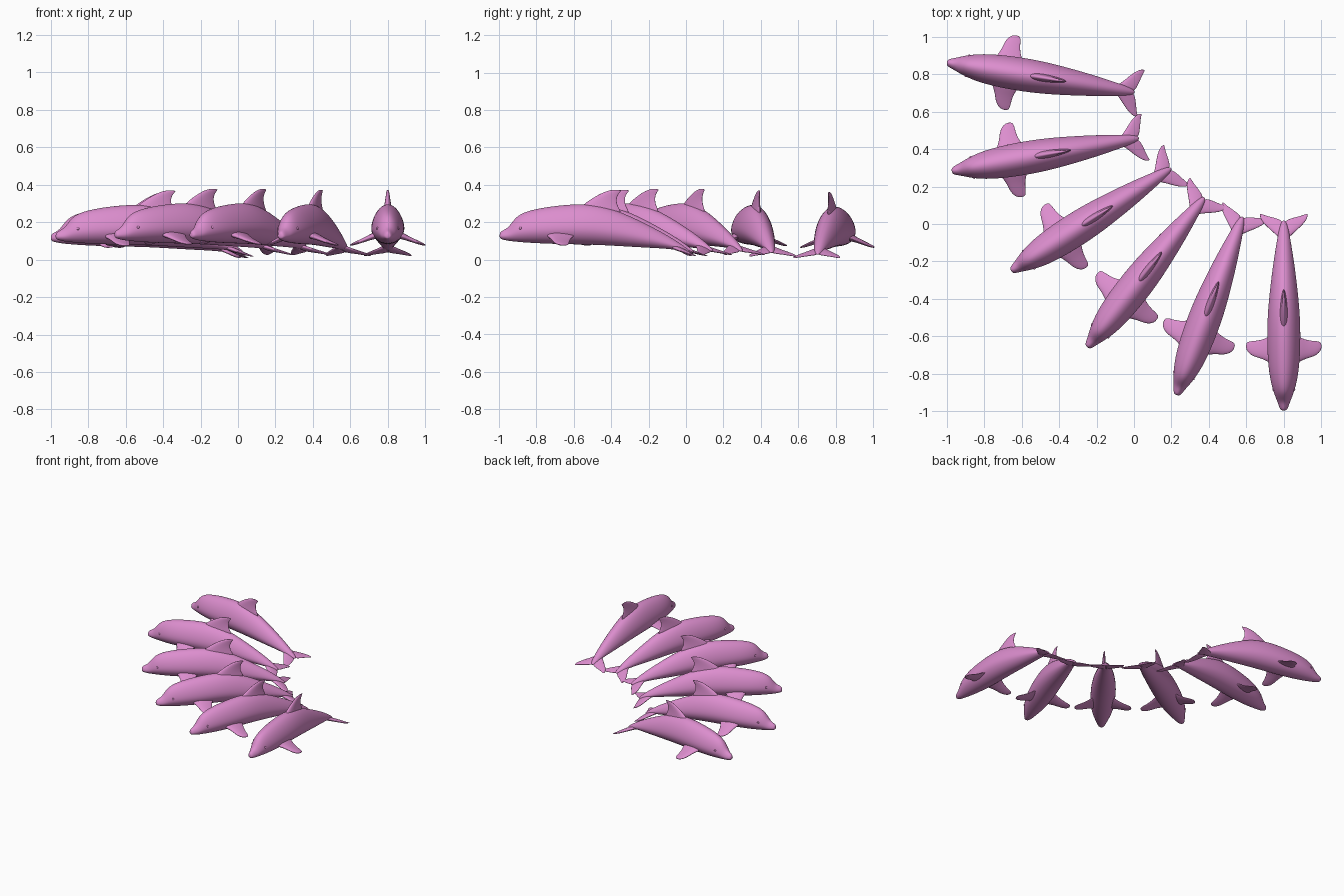
import bpy, bmesh, math
from mathutils import Vector

NOSE_Y = -0.995


def loft(bm, rings):
    """Skin a row of closed rings and cap both ends."""
    loops = [[bm.verts.new(p) for p in ring] for ring in rings]
    n = len(loops[0])
    for a, b in zip(loops, loops[1:]):
        for i in range(n):
            j = (i + 1) % n
            bm.faces.new((a[i], a[j], b[j], b[i]))
    bm.faces.new(loops[0][::-1])
    bm.faces.new(loops[-1])


def body_point(y, w, top, bot, a):
    """Egg-shaped cross-section, narrower towards the back ridge."""
    mid = bot + (top - bot) * 0.42
    s = math.sin(a)
    x = w * math.cos(a) * (1 - 0.16 * max(s, 0))
    z = mid + (top - mid if s > 0 else mid - bot) * s
    return Vector((x, y, z))


def fin(bm, sections, axis, side=1):
    """Fin from (leading point, trailing point, half thickness) sections."""
    n, rings = 12, []
    for lead, trail, t in sections:
        lead, trail = Vector(lead), Vector(trail)
        centre, half = (lead + trail) / 2, (lead - trail) / 2
        ring = []
        for i in range(n):
            a = 2 * math.pi * i / n
            c, s = math.cos(a) * 1.045, math.sin(a)
            p = centre + half * c + axis * (t * s * (1 + 0.35 * c))
            ring.append((p.x * side, p.y, p.z))
        rings.append(ring)
    loft(bm, rings)


bm = bmesh.new()

# Body: y, half width, top z, bottom z
body = [
    (-0.997, 0.012, 0.142, 0.116), (-0.985, 0.022, 0.154, 0.108),
    (-0.955, 0.032, 0.168, 0.102), (-0.935, 0.040, 0.192, 0.099),
    (-0.905, 0.052, 0.232, 0.096), (-0.86, 0.066, 0.256, 0.092),
    (-0.79, 0.080, 0.274, 0.088), (-0.69, 0.088, 0.289, 0.084),
    (-0.57, 0.090, 0.299, 0.082), (-0.46, 0.085, 0.291, 0.079),
    (-0.34, 0.073, 0.252, 0.072), (-0.22, 0.058, 0.195, 0.065),
    (-0.12, 0.042, 0.142, 0.060), (-0.05, 0.030, 0.100, 0.053),
    (0.0, 0.018, 0.064, 0.041), (0.02, 0.006, 0.048, 0.036)]
rings = []
for y, w, top, bot in body:
    pad = (top - bot) * 0.012
    rings.append([body_point(y, w * 1.025, top + pad, bot - pad,
                             2 * math.pi * i / 16) for i in range(16)])
loft(bm, rings)

# Dorsal fin, swept backwards
fin(bm, [((0, -0.59, 0.25), (0, -0.33, 0.235), 0.026),
         ((0, -0.55, 0.295), (0, -0.362, 0.275), 0.019),
         ((0, -0.495, 0.332), (0, -0.374, 0.315), 0.013),
         ((0, -0.445, 0.359), (0, -0.367, 0.345), 0.009),
         ((0, -0.405, 0.372), (0, -0.350, 0.364), 0.006),
         ((0, -0.375, 0.374), (0, -0.345, 0.371), 0.003)], Vector((1, 0, 0)))

for side in (1, -1):
    # Flippers
    fin(bm, [((0.05, -0.755, 0.135), (0.05, -0.585, 0.135), 0.022),
             ((0.085, -0.735, 0.124), (0.085, -0.605, 0.124), 0.017),
             ((0.12, -0.718, 0.109), (0.12, -0.620, 0.108), 0.013),
             ((0.16, -0.708, 0.093), (0.16, -0.625, 0.092), 0.010),
             ((0.188, -0.69, 0.083), (0.186, -0.627, 0.082), 0.007),
             ((0.203, -0.665, 0.078), (0.201, -0.635, 0.077), 0.003)],
        Vector((0, 0, 1)), side)
    # Tail flukes
    fin(bm, [((0.0, -0.10, 0.078), (0.0, 0.012, 0.040), 0.014),
             ((0.025, -0.075, 0.068), (0.025, 0.025, 0.036), 0.012),
             ((0.06, -0.04, 0.053), (0.06, 0.036, 0.031), 0.009),
             ((0.095, -0.01, 0.040), (0.095, 0.044, 0.025), 0.007),
             ((0.118, 0.018, 0.030), (0.118, 0.053, 0.021), 0.005),
             ((0.127, 0.038, 0.025), (0.127, 0.056, 0.020), 0.002)],
        Vector((0, 0, 1)), side)
    # Eyes
    eye = body_point(-0.885, 0.059, 0.245, 0.094, 0.12)
    ret = bmesh.ops.create_uvsphere(bm, u_segments=8, v_segments=6, radius=0.008)
    bmesh.ops.translate(bm, verts=ret["verts"],
                        vec=(side * (eye.x - 0.003), eye.y, eye.z))

# Put the nose at the local origin
bmesh.ops.translate(bm, verts=bm.verts, vec=(0, -NOSE_Y, 0))
bmesh.ops.recalc_face_normals(bm, faces=bm.faces)
mesh = bpy.data.meshes.new("dolphin")
bm.to_mesh(mesh)
bm.free()
for f in mesh.polygons:
    f.use_smooth = True

pink = bpy.data.materials.new("pink")
pink.diffuse_color = (0.72, 0.27, 0.62, 1)
mesh.materials.append(pink)

# Six dolphins fanned out: nose x, nose y, z shift, turn in degrees
pod = [(-0.998, 0.862, -0.012, -99), (-0.972, 0.283, -0.003, -80),
       (-0.655, -0.25, 0.005, -57.3), (-0.248, -0.657, 0.005, -38),
       (0.228, -0.912, 0.0, -20.3), (0.80, -0.995, 0.0, 0)]
for i, (x, y, z, turn) in enumerate(pod):
    ob = bpy.data.objects.new(f"dolphin_{i + 1}", mesh)
    ob.location = (x, y, z)
    ob.rotation_euler.z = math.radians(turn)
    bpy.context.collection.objects.link(ob)
    sub = ob.modifiers.new("smooth", "SUBSURF")
    sub.levels = sub.render_levels = 2
